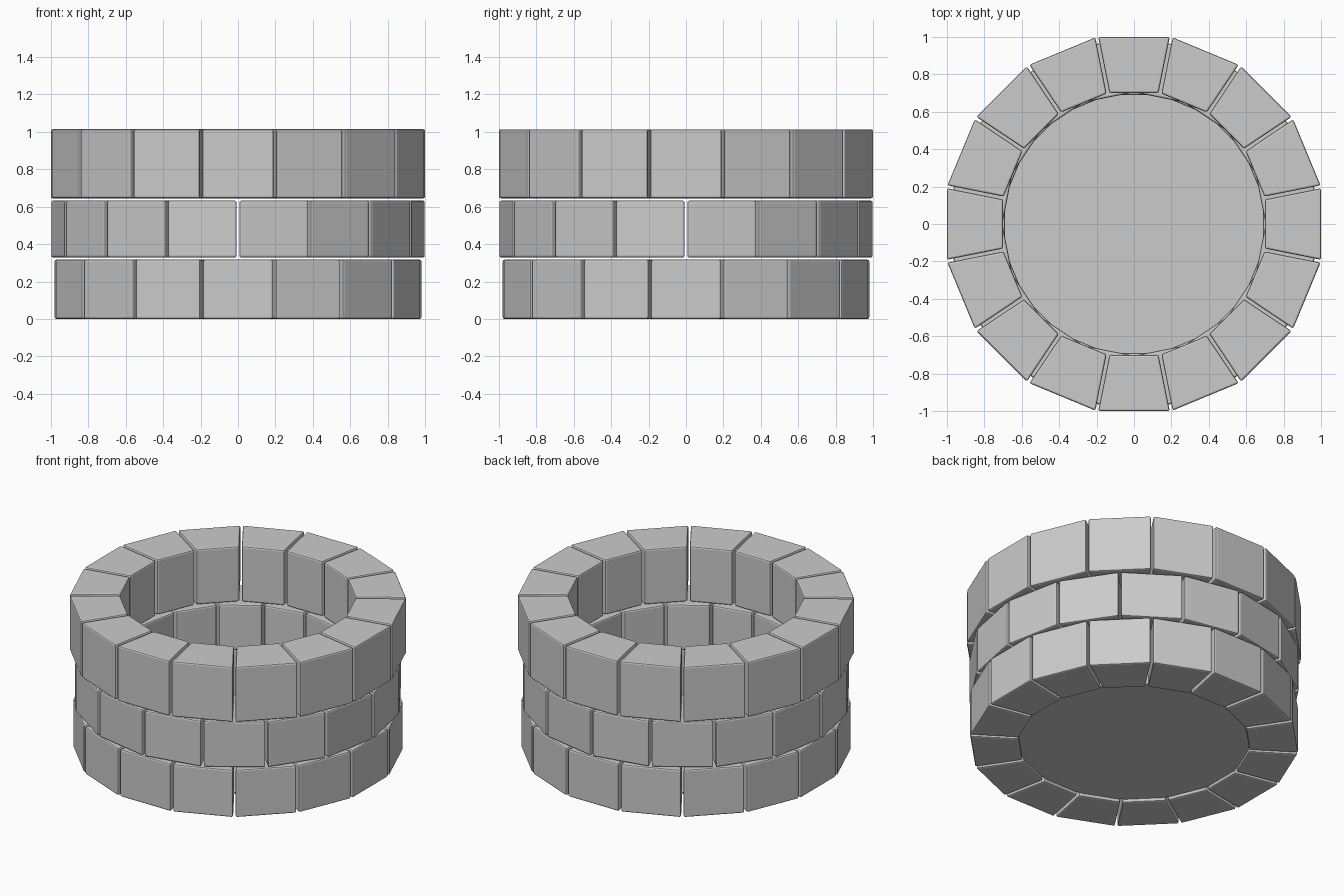
import bpy, bmesh, math
from mathutils import Matrix

if "Cube" in bpy.data.objects:
    bpy.data.objects.remove(bpy.data.objects["Cube"])

SIDES = 16
STEP = 2 * math.pi / SIDES
GAP = 0.008          # mortar gap kept on each side of a stone

stone = bpy.data.materials.new("grey stone")
stone.diffuse_color = (0.6, 0.6, 0.6, 1)
stone.use_nodes = True
stone.node_tree.nodes["Principled BSDF"].inputs["Base Color"].default_value = stone.diffuse_color


def finish(bm, name):
    bmesh.ops.recalc_face_normals(bm, faces=bm.faces)
    me = bpy.data.meshes.new(name)
    bm.to_mesh(me)
    bm.free()
    me.materials.append(stone)
    ob = bpy.data.objects.new(name, me)
    bpy.context.collection.objects.link(ob)
    return ob


def course(name, inner, outer, z0, z1, turn):
    """One ring of sixteen wedge-shaped stones."""
    bm = bmesh.new()
    for i in range(SIDES):
        rot = Matrix.Rotation(i * STEP + turn, 4, 'Z')
        rings = []
        for z in (z0, z1):
            pts = []
            for r, s in ((inner, -1), (outer, -1), (outer, 1), (inner, 1)):
                half = r * math.tan(STEP / 2) - GAP
                v = bm.verts.new((r, s * half, z))
                v.co = rot @ v.co
                pts.append(v)
            rings.append(pts)
        low, high = rings
        bm.faces.new(low[::-1])
        bm.faces.new(high)
        for k in range(4):
            n = (k + 1) % 4
            bm.faces.new((low[k], low[n], high[n], high[k]))
    ob = finish(bm, name)
    # worn stone edges
    bev = ob.modifiers.new("worn edges", 'BEVEL')
    bev.width = 0.01
    bev.segments = 2
    return ob


# three courses, the middle one turned by half a stone
course("bottom_course", 0.69, 0.98, 0.0, 0.317, 0)
course("middle_course", 0.69, 0.982, 0.328, 0.633, STEP / 2)
course("top_course", 0.70, 1.0, 0.645, 1.014, 0)

# round floor, slightly recessed in the bottom course
bm = bmesh.new()
bmesh.ops.create_cone(bm, cap_ends=True, segments=48, radius1=0.7, radius2=0.7,
                      depth=0.01, matrix=Matrix.Translation((0, 0, 0.025)))
finish(bm, "floor_disc")
